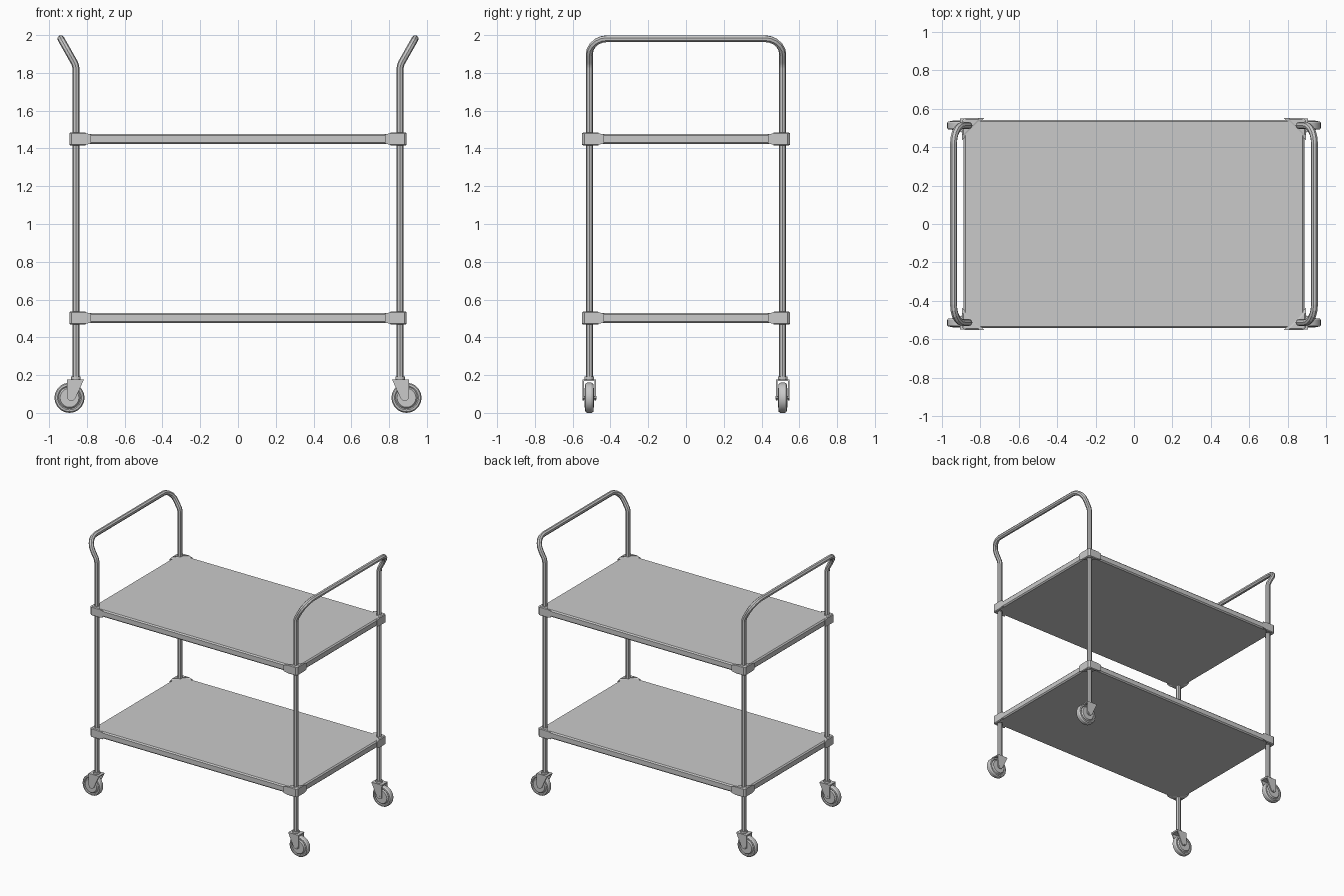
import bpy, bmesh, math
from mathutils import Vector

if "Cube" in bpy.data.objects:
    bpy.data.objects.remove(bpy.data.objects["Cube"], do_unlink=True)

# Single painted-metal grey
grey = bpy.data.materials.new("light_grey_metal")
grey.use_nodes = True
colour = (0.59, 0.59, 0.59, 1)
grey.diffuse_color = colour
grey.node_tree.nodes["Principled BSDF"].inputs["Base Color"].default_value = colour

LEG_X, LEG_Y = 0.858, 0.512
SHELVES = {"lower": 0.502, "upper": 1.45}
CORNERS = [(sx, sy) for sx in (-1, 1) for sy in (-1, 1)]


def side_name(sx, sy):
    return ("front" if sy < 0 else "back") + ("_left" if sx > 0 else "_right")


def add_mesh(name, bm, smooth=False):
    bmesh.ops.recalc_face_normals(bm, faces=bm.faces)
    mesh = bpy.data.meshes.new(name)
    bm.to_mesh(mesh)
    bm.free()
    mesh.materials.append(grey)
    ob = bpy.data.objects.new(name, mesh)
    bpy.context.collection.objects.link(ob)
    if smooth:
        bpy.ops.object.select_all(action="DESELECT")
        ob.select_set(True)
        bpy.context.view_layer.objects.active = ob
        bpy.ops.object.shade_smooth_by_angle(angle=math.radians(30))
    return ob


def loft(bm, rings, closed_ends=True):
    """Skin a list of equally long rings of points."""
    loops = [[bm.verts.new(p) for p in ring] for ring in rings]
    n = len(loops[0])
    for a, b in zip(loops, loops[1:]):
        for i in range(n):
            j = (i + 1) % n
            bm.faces.new((a[i], a[j], b[j], b[i]))
    if closed_ends:
        bm.faces.new(loops[0])
        bm.faces.new(loops[-1])


def fillet(points, radii, steps=5):
    """Round the inner corners of a polyline with arcs."""
    pts = [Vector(p) for p in points]
    out = [pts[0]]
    for a, p, b, r in zip(pts, pts[1:], pts[2:], radii):
        u, v = (a - p).normalized(), (b - p).normalized()
        half = u.angle(v) / 2
        centre = p + (u + v).normalized() * (r / math.sin(half))
        reach = r / math.tan(half)
        start, end = p + u * reach - centre, p + v * reach - centre
        out += [centre + start.slerp(end, i / steps) * r / start.slerp(end, i / steps).length
                for i in range(steps + 1)]
    return out + [pts[-1]]


# Bent tube: two legs and a push handle in one piece at each end
def tube_frame(name, sx):
    half = [(LEG_X, LEG_Y, 0.18), (LEG_X, LEG_Y, 1.84), (0.938, LEG_Y, 1.981)]
    path = half + [(x, -y, z) for x, y, z in reversed(half)]
    path = [(sx * x, y, z) for x, y, z in path]
    pts = fillet(path, (0.08, 0.095, 0.095, 0.08))
    curve = bpy.data.curves.new(name, "CURVE")
    curve.dimensions = "3D"
    curve.bevel_depth = 0.0185
    curve.bevel_resolution = 2
    curve.use_fill_caps = True
    spline = curve.splines.new("POLY")
    spline.points.add(len(pts) - 1)
    for sp, p in zip(spline.points, pts):
        sp.co = (*p, 1)
    spline.use_smooth = False
    curve.materials.append(grey)
    ob = bpy.data.objects.new(name, curve)
    bpy.context.collection.objects.link(ob)


for sx, label in ((-1, "right"), (1, "left")):
    tube_frame(label + "_leg_and_handle_tube", sx)


# Shelf: flat slab with chamfered edges
def shelf(name, z):
    bm = bmesh.new()
    bmesh.ops.create_cube(bm, size=1)
    bmesh.ops.scale(bm, vec=(1.77, 1.082, 0.054), verts=bm.verts)
    bmesh.ops.bevel(bm, geom=bm.edges[:], offset=0.009, segments=1, affect="EDGES")
    add_mesh(name, bm).location.z = z


# Corner bracket: triangular clamp with tapered ends
def corner_bracket(name, sx, sy, z):
    def ring(edge, reach, dz):
        x, y, c = 0.893 - edge, 0.55 - edge, 0.012
        tri = [(x - reach, y), (x - c, y), (x, y - c), (x, y - reach)]
        return [(sx * px, sy * py, z + dz) for px, py in tri]
    bm = bmesh.new()
    loft(bm, [ring(0.006, 0.078, -0.035), ring(0, 0.088, -0.03), ring(0, 0.115, -0.024),
              ring(0, 0.115, 0.024), ring(0, 0.088, 0.03), ring(0.006, 0.078, 0.035)])
    add_mesh(name, bm)


for level, z in SHELVES.items():
    shelf(level + "_shelf", z)
    for sx, sy in CORNERS:
        corner_bracket(f"{level}_{side_name(sx, sy)}_bracket", sx, sy, z)


# Caster wheel: lathed tyre and raised hub
def wheel(name, sx, sy):
    half = [(0.012, 0.026), (0.05, 0.026), (0.058, 0.017), (0.064, 0.022), (0.074, 0.021), (0.08, 0.012)]
    profile = half + [(r, -w) for r, w in reversed(half)]
    sides = 20
    bm = bmesh.new()
    loft(bm, [[(r * math.cos(math.tau * i / sides), w, r * math.sin(math.tau * i / sides))
               for i in range(sides)] for r, w in profile])
    add_mesh(name, bm, smooth=True).location = (sx * 0.892, sy * LEG_Y, 0.08)


# Caster fork: two tapered cheeks joined by a top plate, with a collar
def fork(name, sx, sy):
    cheek = [(0.815, 0.178), (0.905, 0.178), (0.903, 0.075), (0.893, 0.066), (0.872, 0.066), (0.862, 0.075)]
    plate = [(0.815, 0.178), (0.905, 0.178), (0.905, 0.168), (0.82, 0.168)]
    bm = bmesh.new()
    for outline, y0, y1 in ((cheek, 0.028, 0.035), (cheek, -0.035, -0.028), (plate, -0.028, 0.028)):
        loft(bm, [[(sx * x, sy * LEG_Y + y, z) for x, z in outline] for y in (y0, y1)])
    collar = [(sx * LEG_X + 0.025 * math.cos(math.tau * i / 12),
               sy * LEG_Y + 0.025 * math.sin(math.tau * i / 12)) for i in range(12)]
    loft(bm, [[(x, y, z) for x, y in collar] for z in (0.176, 0.192)])
    add_mesh(name, bm)


# Axle pin through the fork
def axle(name, sx, sy):
    bm = bmesh.new()
    loft(bm, [[(sx * 0.887 + 0.009 * math.cos(math.tau * i / 8), sy * LEG_Y + y,
                0.08 + 0.009 * math.sin(math.tau * i / 8)) for i in range(8)] for y in (-0.037, 0.037)])
    add_mesh(name, bm)


for sx, sy in CORNERS:
    label = side_name(sx, sy)
    wheel(label + "_wheel", sx, sy)
    fork(label + "_caster_fork", sx, sy)
    axle(label + "_axle", sx, sy)
